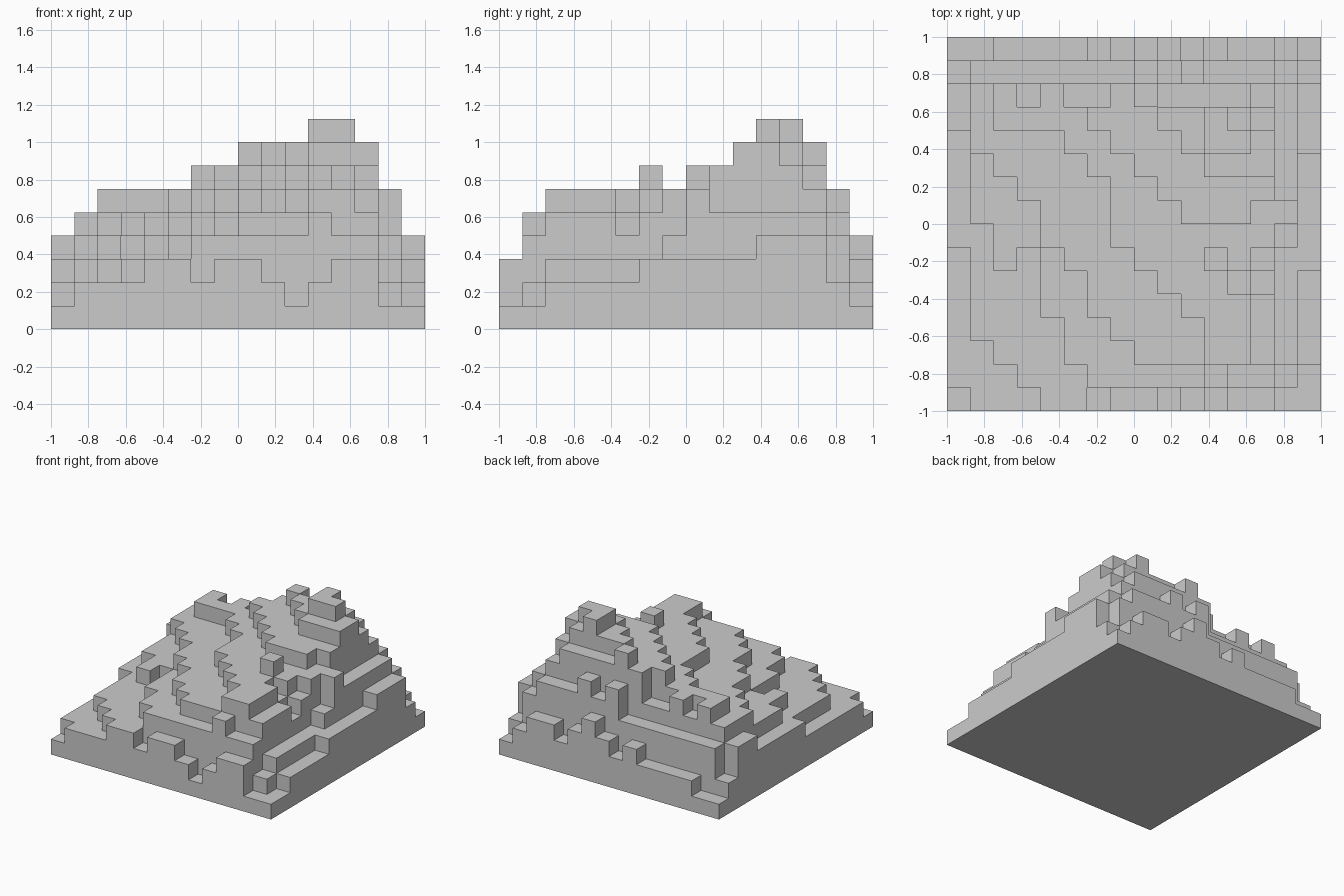
import bpy, bmesh

if "Cube" in bpy.data.objects:
    bpy.data.objects.remove(bpy.data.objects["Cube"])

N, S = 16, 0.125   # cells per side, cell size

# Each terrace: level -> (first column, front row where the terrace starts in each column)
terraces = {
    2: (0, [1] + [0] * 9 + [1, 0, 0, 0, 1, 2]),
    3: (0, [7, 3, 2, 1, 0, 0, 1, 0, 0, 1, 1, 1, 0, 0, 2, 6]),
    4: (0, [12, 8, 6, 7, 4, 2] + [1] * 8 + [7, 11]),
    5: (1, [11, 10, 9, 7, 6, 4, 3, 2, 2, 2, 1, 2, 2, 8]),
    6: (2, [12, 12, 12, 11, 10, 7, 6, 5, 4, 2, 2, 7]),
    7: (6, [12, 11, 10, 9, 8, 8, 8, 9]),
    8: (8, [13, 12, 11, 10, 10, 10]),
    9: (11, [11, 11]),
}
h = [[1] * N for _ in range(N)]
for level, (first, starts) in terraces.items():
    for c, start in enumerate(starts, first):
        edge_column = c in (0, N - 1)
        last = 14 if level <= (2 if edge_column else 4) else 13
        for r in range(start, last + 1):
            h[c][r] = max(h[c][r], level)

# Ragged back edge
for c, v in enumerate([1, 1, 2, 2, 2, 2, 3, 2, 3, 4, 3, 2, 3, 3, 2, 1]):
    h[c][15] = v
for c, v in enumerate([6, 5, 6, 5, 5, 5], 8):
    h[c][14] = v
for c, v in {3: 5, 5: 5, 6: 5, 9: 7, 10: 7, 11: 7, 12: 7, 13: 6}.items():
    h[c][13] = v

# Single bumps and dents
for c, r, v in [(11, 6, 7), (12, 5, 5), (13, 5, 4), (13, 6, 5), (14, 8, 6),
                (12, 12, 8), (13, 12, 7)]:
    h[c][r] = v

bm = bmesh.new()


def quad(*pts):
    bm.faces.new([bm.verts.new(((x - N / 2) * S, (y - N / 2) * S, z * S)) for x, y, z in pts])


def height(c, r):
    return h[c][r] if 0 <= c < N and 0 <= r < N else 0


# Tops, undersides and exposed walls of every cell
for c in range(N):
    for r in range(N):
        t = h[c][r]
        corners = [(c, r), (c + 1, r), (c + 1, r + 1), (c, r + 1)]
        quad(*[(x, y, t) for x, y in corners])
        quad(*[(x, y, 0) for x, y in reversed(corners)])
        for k, (dx, dy) in enumerate([(0, -1), (1, 0), (0, 1), (-1, 0)]):
            a, b = corners[k], corners[(k + 1) % 4]
            for z in range(height(c + dx, r + dy), t):
                quad((*a, z), (*b, z), (*b, z + 1), (*a, z + 1))

bmesh.ops.remove_doubles(bm, verts=bm.verts[:], dist=0.001)
mesh = bpy.data.meshes.new("stepped_hill")
bm.to_mesh(mesh)
bm.free()
hill = bpy.data.objects.new("stepped_hill", mesh)
bpy.context.collection.objects.link(hill)
